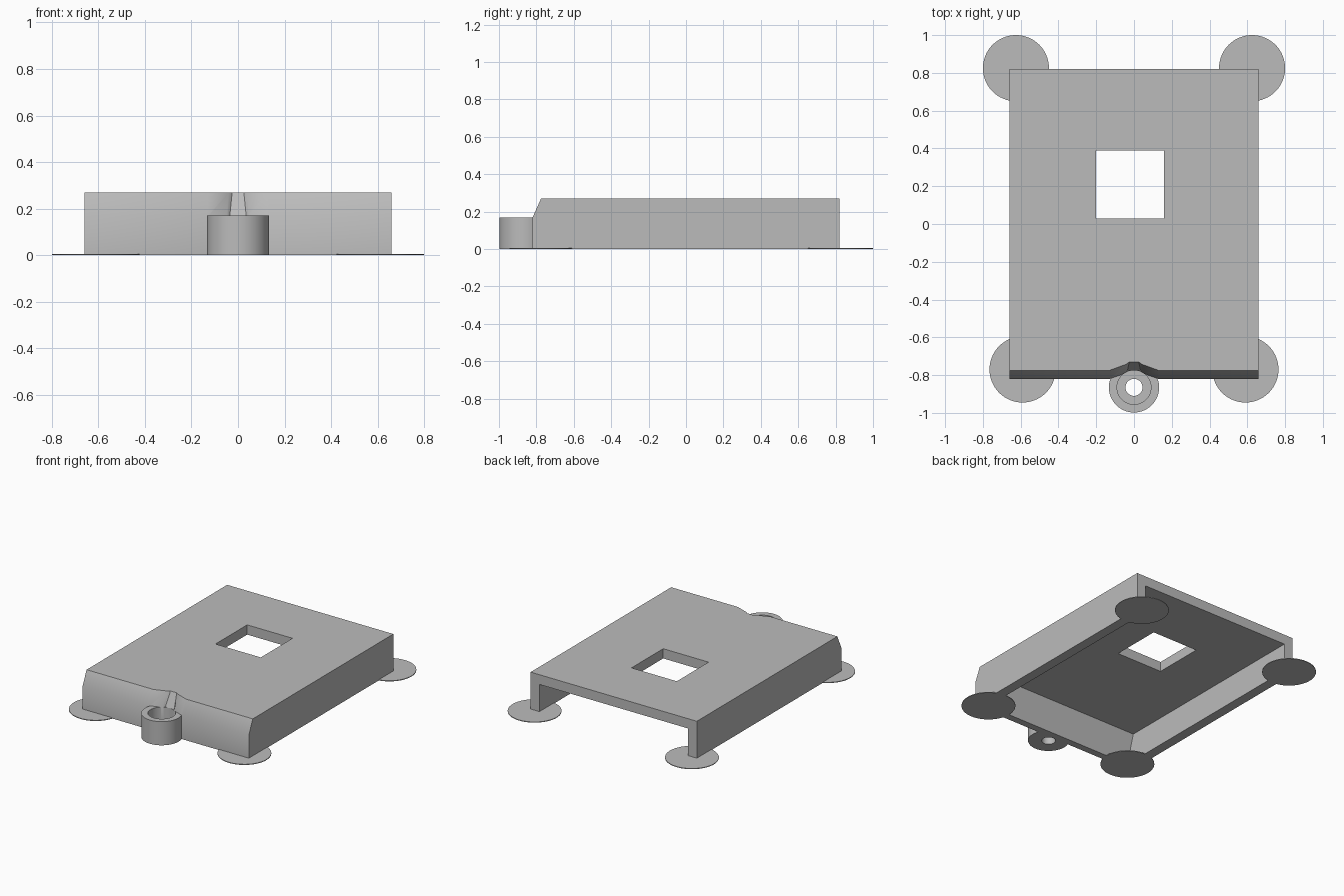
import bpy
import bmesh

cube = bpy.data.objects.get("Cube")
if cube:
    bpy.data.objects.remove(cube, do_unlink=True)

# Single plain grey material
GREY = (0.5, 0.5, 0.5, 1)
grey = bpy.data.materials.new("light_grey")
grey.use_nodes = True
grey.diffuse_color = GREY
grey.node_tree.nodes["Principled BSDF"].inputs["Base Color"].default_value = GREY

HALF_W, BACK, FRONT = 0.66, 0.82, -0.82
HEIGHT, WALL, SHOULDER = 0.27, 0.07, 0.17
BOSS_Y = -0.865


def loft(name, levels):
    """Closed solid through matching outlines, each a (z, points) pair."""
    bm = bmesh.new()
    rings = [[bm.verts.new((x, y, z)) for x, y in pts] for z, pts in levels]
    n = len(rings[0])
    for low, high in zip(rings, rings[1:]):
        for i in range(n):
            j = (i + 1) % n
            bm.faces.new((low[i], low[j], high[j], high[i]))
    bm.faces.new(rings[0][::-1])
    bm.faces.new(rings[-1])
    bmesh.ops.recalc_face_normals(bm, faces=bm.faces)
    mesh = bpy.data.meshes.new(name)
    bm.to_mesh(mesh)
    bm.free()
    ob = bpy.data.objects.new(name, mesh)
    bpy.context.collection.objects.link(ob)
    mesh.materials.append(grey)
    return ob


def rect(x0, x1, y0, y1):
    return [(x0, y0), (x1, y0), (x1, y1), (x0, y1)]


def cylinder(name, x, y, radius, z0, z1):
    bpy.ops.mesh.primitive_cylinder_add(
        vertices=64, radius=radius, depth=z1 - z0, location=(x, y, (z0 + z1) / 2))
    ob = bpy.context.object
    ob.name = name
    ob.data.materials.append(grey)
    return ob


def combine(target, tool, operation):
    tool.hide_render = True
    mod = target.modifiers.new("cut", 'BOOLEAN')
    mod.operation, mod.object, mod.solver = operation, tool, 'EXACT'
    bpy.context.view_layer.objects.active = target
    bpy.ops.object.modifier_apply(modifier=mod.name)
    bpy.data.objects.remove(tool, do_unlink=True)


def shell_outline(front, steps):
    """Rectangle whose front edge dips inward around the boss."""
    left = [(-x, front + d) for x, d in steps]
    right = [(x, front + d) for x, d in reversed(steps)]
    return ([(-HALF_W, front)] + left + right
            + [(HALF_W, front), (HALF_W, BACK), (-HALF_W, BACK)])


# Shell: straight lower walls, front sloping back above the shoulder
low_steps = [(0.13, 0), (0.045, 0.03), (0.035, 0.045)]
top_steps = [(0.13, 0), (0.04, 0.033), (0.025, 0.045)]
lower = shell_outline(FRONT, low_steps)
shell = loft("cover_shell", [
    (0, lower), (SHOULDER, lower), (HEIGHT, shell_outline(-0.775, top_steps))])

# Screw boss on the front wall
combine(shell, cylinder("boss", 0, BOSS_Y, 0.133, 0, SHOULDER), 'UNION')

# Hollow inside, open at the back and below
inner = HALF_W - WALL
combine(shell, loft("cavity", [
    (-0.1, rect(-inner, inner, -0.80, 1)),
    (0, rect(-inner, inner, -0.77, 1)),
    (HEIGHT - WALL, rect(-inner, inner, -0.71, 1))]), 'DIFFERENCE')

# Square window, screw recess and through hole
window = rect(-0.2, 0.16, 0.03, 0.39)
combine(shell, loft("window", [(0.1, window), (0.4, window)]), 'DIFFERENCE')
combine(shell, cylinder("recess", 0, BOSS_Y, 0.09, 0.06, 0.2), 'DIFFERENCE')
combine(shell, cylinder("screw_hole", 0, BOSS_Y, 0.045, -0.1, 0.2), 'DIFFERENCE')

# Thin round pads under the four corners
parts = [shell]
for side, x_sign in (("left", 1), ("right", -1)):
    for end, x, y in (("front", 0.59, -0.77), ("back", 0.625, 0.825)):
        parts.append(cylinder(f"{end}_{side}_pad", x_sign * x, y, 0.175, 0, 0.005))

bpy.ops.object.select_all(action='DESELECT')
for ob in parts:
    ob.select_set(True)
bpy.context.view_layer.objects.active = shell
bpy.ops.object.shade_smooth_by_angle(angle=0.5)
